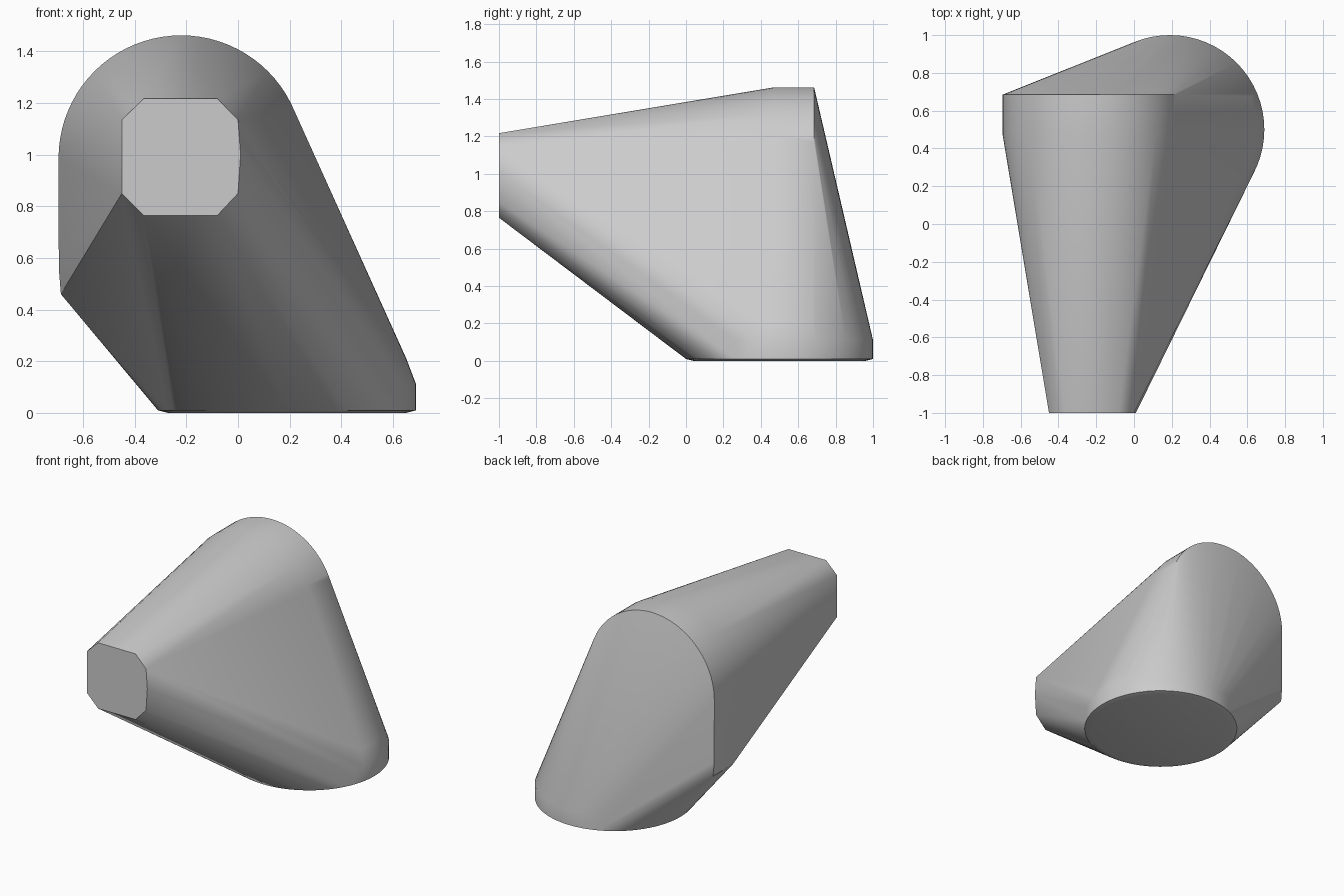
import bpy, bmesh
from math import sin, cos, pi, radians

cube = bpy.data.objects.get("Cube")
if cube:
    bpy.data.objects.remove(cube, do_unlink=True)

grey = bpy.data.materials.new("mid grey")
grey.use_nodes = True
colour = (0.6, 0.6, 0.6, 1)
grey.diffuse_color = colour
grey.node_tree.nodes["Principled BSDF"].inputs["Base Color"].default_value = colour


def arc(cx, cy, r, start, end, steps):
    """Points along a circular arc, angles in radians."""
    angles = [start + (end - start) * i / steps for i in range(steps + 1)]
    return [(cx + r * cos(a), cy + r * sin(a)) for a in angles]


points = []

# Round foot: soft lower rim, short upright wall, slightly narrower shoulder
for radius, z in ((0.46, 0), (0.5, 0.01), (0.5, 0.11), (0.462, 0.21)):
    points += [(x, y, z) for x, y in arc(0.19, 0.5, radius, 0, 2 * pi, 64)[:-1]]

# Arched back plate: half-round top with a straight side below
arch = arc(-0.22, 0.987, 0.475, 0, pi, 40)
arch += [(-0.694, 0.56), (-0.686, 0.46)]
for y in (0.47, 0.685):
    points += [(x, y, z) for x, z in arch]

# Chamfered front end with one slightly bowed side
front = [(-0.45, 0.85), (-0.365, 0.765), (-0.08, 0.765), (0, 0.85),
         (0.01, 1), (0, 1.135), (-0.08, 1.217), (-0.365, 1.217), (-0.45, 1.135)]
points += [(x, -1, z) for x, z in front]

# Stretch one skin over all three ends
bm = bmesh.new()
for p in points:
    bm.verts.new(p)
bmesh.ops.convex_hull(bm, input=bm.verts[:])
bmesh.ops.delete(bm, geom=[v for v in bm.verts if not v.link_faces], context='VERTS')
bmesh.ops.dissolve_limit(bm, angle_limit=radians(0.3), verts=bm.verts[:], edges=bm.edges[:])
bmesh.ops.recalc_face_normals(bm, faces=bm.faces[:])

mesh = bpy.data.meshes.new("tapered_shell")
bm.to_mesh(mesh)
bm.free()
mesh.materials.append(grey)
shell = bpy.data.objects.new("tapered_shell", mesh)
bpy.context.collection.objects.link(shell)

bpy.ops.object.select_all(action='DESELECT')
shell.select_set(True)
bpy.context.view_layer.objects.active = shell
bpy.ops.object.shade_smooth_by_angle(angle=radians(30))
